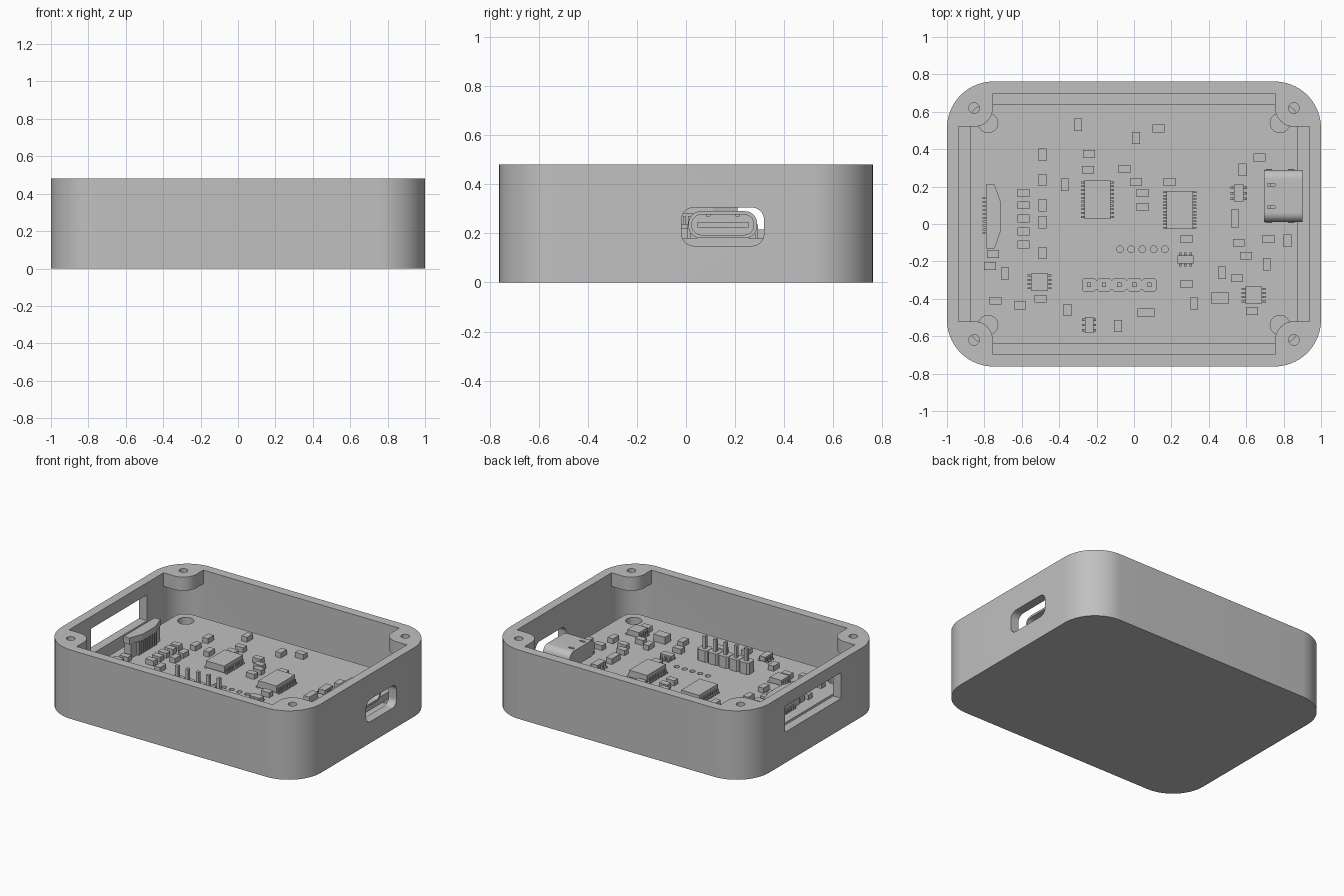
import bpy
import bmesh
from math import sin, cos, pi, radians

if "Cube" in bpy.data.objects:
    bpy.data.objects.remove(bpy.data.objects["Cube"])

grey = bpy.data.materials.new("plain grey")
grey.use_nodes = True
grey.diffuse_color = (0.53, 0.53, 0.53, 1)
grey.node_tree.nodes["Principled BSDF"].inputs["Base Color"].default_value = grey.diffuse_color


def finish(name, bm):
    bmesh.ops.recalc_face_normals(bm, faces=bm.faces)
    mesh = bpy.data.meshes.new(name)
    bm.to_mesh(mesh)
    bm.free()
    mesh.materials.append(grey)
    obj = bpy.data.objects.new(name, mesh)
    bpy.context.collection.objects.link(obj)
    return obj


def add_prism(bm, pts, lo, hi, axis="z"):
    place = {"z": lambda a, b, h: (a, b, h), "x": lambda a, b, h: (h, a, b)}[axis]
    low = [bm.verts.new(place(a, b, lo)) for a, b in pts]
    high = [bm.verts.new(place(a, b, hi)) for a, b in pts]
    bm.faces.new(low)
    bm.faces.new(high)
    n = len(pts)
    for i in range(n):
        j = (i + 1) % n
        bm.faces.new((low[i], low[j], high[j], high[i]))


def prism(name, pts, lo, hi, axis="z"):
    bm = bmesh.new()
    add_prism(bm, pts, lo, hi, axis)
    return finish(name, bm)


def arc(cx, cy, r, start, end, steps=12):
    angles = [radians(start + (end - start) * i / steps) for i in range(steps + 1)]
    return [(cx + r * cos(t), cy + r * sin(t)) for t in angles]


def rounded(cx, cy, hx, hy, r, steps=12):
    pts = []
    for k, (sx, sy) in enumerate(((1, 1), (-1, 1), (-1, -1), (1, -1))):
        pts += arc(cx + sx * (hx - r), cy + sy * (hy - r), r, 90 * k, 90 * k + 90, steps)
    return pts


def rect(cx, cy, w, d):
    return [(cx + sx * w / 2, cy + sy * d / 2) for sx, sy in ((1, 1), (-1, 1), (-1, -1), (1, -1))]


def circle(cx, cy, r, n=24):
    return [(cx + r * cos(2 * pi * i / n), cy + r * sin(2 * pi * i / n)) for i in range(n)]


def cut(obj, *cutters):
    for cutter in cutters:
        cutter.hide_render = True
        mod = obj.modifiers.new("cut", "BOOLEAN")
        mod.operation, mod.solver, mod.object = "DIFFERENCE", "EXACT", cutter
        bpy.context.view_layer.objects.active = obj
        bpy.ops.object.modifier_apply(modifier=mod.name)
        bpy.data.objects.remove(cutter)


def smooth(obj):
    bpy.ops.object.select_all(action="DESELECT")
    obj.select_set(True)
    bpy.context.view_layer.objects.active = obj
    bpy.ops.object.shade_smooth_by_angle(angle=radians(30))


CORNERS = ((1, 1), (-1, 1), (-1, -1), (1, -1))
BOARD = 0.18

# Case: rounded tray whose mouth narrows around four corner screw bosses
case = prism("case", rounded(0, 0, 1, 0.762, 0.25, 20), 0, 0.48)
mouth = []
for sx, sy in CORNERS:
    side = [(0.938, 0.52)] + arc(0.855, 0.62, 0.1, 270, 180) + [(0.755, 0.697)]
    side = [(sx * x, sy * y) for x, y in side]
    mouth += side if sx * sy > 0 else side[::-1]
cut(case,
    prism("cavity_cutter", rounded(0, 0, 0.938, 0.697, 0.19), 0.06, 0.385),
    prism("mouth_cutter", mouth, 0.38, 0.6),
    prism("port_cutter", rounded(0.15, 0.227, 0.168, 0.078, 0.05), 0.9, 1.1, "x"),
    prism("slot_cutter", rect(0.03, 0.305, 0.62, 0.18), -1.1, -0.9, "x"))
for sx, sy in CORNERS:
    cut(case, prism("screw_cutter", circle(sx * 0.855, sy * 0.62, 0.028), 0.3, 0.6))
smooth(case)

# Circuit board with mounting holes and a row of plated holes
board = prism("circuit_board", rounded(0, 0, 0.877, 0.638, 0.08), 0.13, BOARD)
for sx, sy in CORNERS:
    cut(board, prism("hole_cutter", circle(sx * 0.78, sy * 0.54, 0.052), 0, 0.3))
for i in range(5):
    cut(board, prism("via_cutter", circle(-0.075 + 0.06 * i, -0.135, 0.018, 16), 0, 0.3))
smooth(board)

# Pillars carrying the board
bm = bmesh.new()
for sx, sy in CORNERS:
    add_prism(bm, circle(sx * 0.78, sy * 0.54, 0.08), 0.055, 0.13)
smooth(finish("board_pillars", bm))

# Small surface parts: tall ones run along y, wide ones along x
tall = [(-.3, .53), (.01, .46), (-.49, .37), (-.49, .235), (-.49, .1), (-.49, .01),
        (-.49, -.155), (-.37, .21), (.58, .29), (.82, -.09), (.71, -.215), (.47, -.26),
        (.32, -.425), (-.355, -.46), (-.085, -.545), (-.69, -.265)]
wide = [(.13, .51), (-.24, .375), (-.245, .29), (-.05, .295), (.01, .225), (.19, .225),
        (.045, .165), (.045, .09), (.67, .355), (-.59, .165), (-.59, .1), (-.59, .03),
        (-.59, -.04), (-.59, -.11), (-.755, -.16), (-.77, -.225), (-.74, -.41),
        (-.61, -.435), (-.5, -.4), (.28, -.08), (.72, -.08), (.56, -.1), (.6, -.17),
        (.55, -.29), (.28, -.32), (.63, -.465)]
bm = bmesh.new()
for x, y in tall:
    add_prism(bm, rect(x, y, 0.042, 0.066), BOARD, 0.215)
for x, y in wide:
    add_prism(bm, rect(x, y, 0.064, 0.042), BOARD, 0.215)
add_prism(bm, rect(0.065, -0.475, 0.09, 0.045), BOARD, 0.215)
add_prism(bm, rect(0.46, -0.395, 0.09, 0.065), BOARD, 0.23)
add_prism(bm, rect(0.54, 0.03, 0.045, 0.095), BOARD, 0.22)
finish("small_parts", bm)


# Chips with legs along two sides
def chip(name, x, y, w, d, top, legs, reach=0.02, along_y=True):
    bm = bmesh.new()
    add_prism(bm, rect(x, y, w, d), BOARD + 0.008, top)
    span, out = (d, w) if along_y else (w, d)
    for i in range(legs):
        t = ((i + 0.5) / legs - 0.5) * span
        for s in (-1, 1):
            r = s * out / 2
            thick = span / legs * 0.45
            for centre, length, lo, hi in ((r + s * reach / 2, reach, BOARD, BOARD + 0.01),
                                           (r + s * reach / 4, reach / 2, BOARD, BOARD + 0.03)):
                pts = rect(x + centre, y + t, length, thick) if along_y else \
                    rect(x + t, y + centre, thick, length)
                add_prism(bm, pts, lo, hi)
    finish(name, bm)


chip("large_chip_left", -0.195, 0.13, 0.14, 0.205, 0.235, 10, 0.018)
chip("large_chip_right", 0.245, 0.075, 0.14, 0.205, 0.235, 12)
chip("square_chip_left", -0.505, -0.31, 0.09, 0.09, 0.225, 4)
chip("square_chip_right", 0.64, -0.38, 0.09, 0.09, 0.225, 4)
chip("small_chip_front", -0.24, -0.54, 0.045, 0.085, 0.22, 3, 0.015)
chip("small_chip_back", 0.56, 0.165, 0.05, 0.09, 0.22, 3)
chip("small_chip_middle", 0.275, -0.19, 0.085, 0.045, 0.22, 3, 0.015, False)

# Pin header
bm = bmesh.new()
for i in range(5):
    x = -0.24 + 0.0805 * i
    add_prism(bm, rounded(x, -0.325, 0.0385, 0.037, 0.012, 1), BOARD, 0.26)
    add_prism(bm, rect(x, -0.325, 0.022, 0.022), 0.12, 0.345)
add_prism(bm, rect(-0.08, -0.325, 0.36, 0.05), BOARD, 0.257)
finish("pin_header", bm)

# Side connector: ribbed body under an overhanging flange, contacts behind
bm = bmesh.new()
add_prism(bm, rect(-0.765, 0.04, 0.05, 0.32), BOARD, 0.28)
flange = [(-.79, .21), (-.79, -.13), (-.745, -.13), (-.71, -.03), (-.71, .11), (-.745, .21)]
add_prism(bm, flange, 0.28, 0.325)
for i in range(10):
    y = -0.05 + 0.021 * i
    add_prism(bm, rect(-0.795, y, 0.03, 0.009), BOARD, 0.2)
    add_prism(bm, rect(-0.735, y, 0.02, 0.01), BOARD, 0.27)
finish("side_connector", bm)

# Charging port: hollow rounded shell, tongue and anchor legs
shell = prism("port_shell", rounded(0.15, 0.235, 0.14, 0.055, 0.05), 0.695, 0.9, "x")
cut(shell, prism("shell_cutter", rounded(0.15, 0.235, 0.126, 0.041, 0.038), 0.73, 1, "x"))
for y in (0.09, 0.21):
    cut(shell, prism("spring_cutter", rect(0.735, y, 0.04, 0.015), 0.27, 0.3))
smooth(shell)
prism("port_tongue", rounded(0.15, 0.235, 0.105, 0.012, 0.005, 2), 0.72, 0.885, "x")
bm = bmesh.new()
for x in (0.72, 0.84):
    for y in (0.012, 0.288):
        add_prism(bm, rect(x, y, 0.035, 0.012), 0.12, 0.235)
finish("port_legs", bm)
